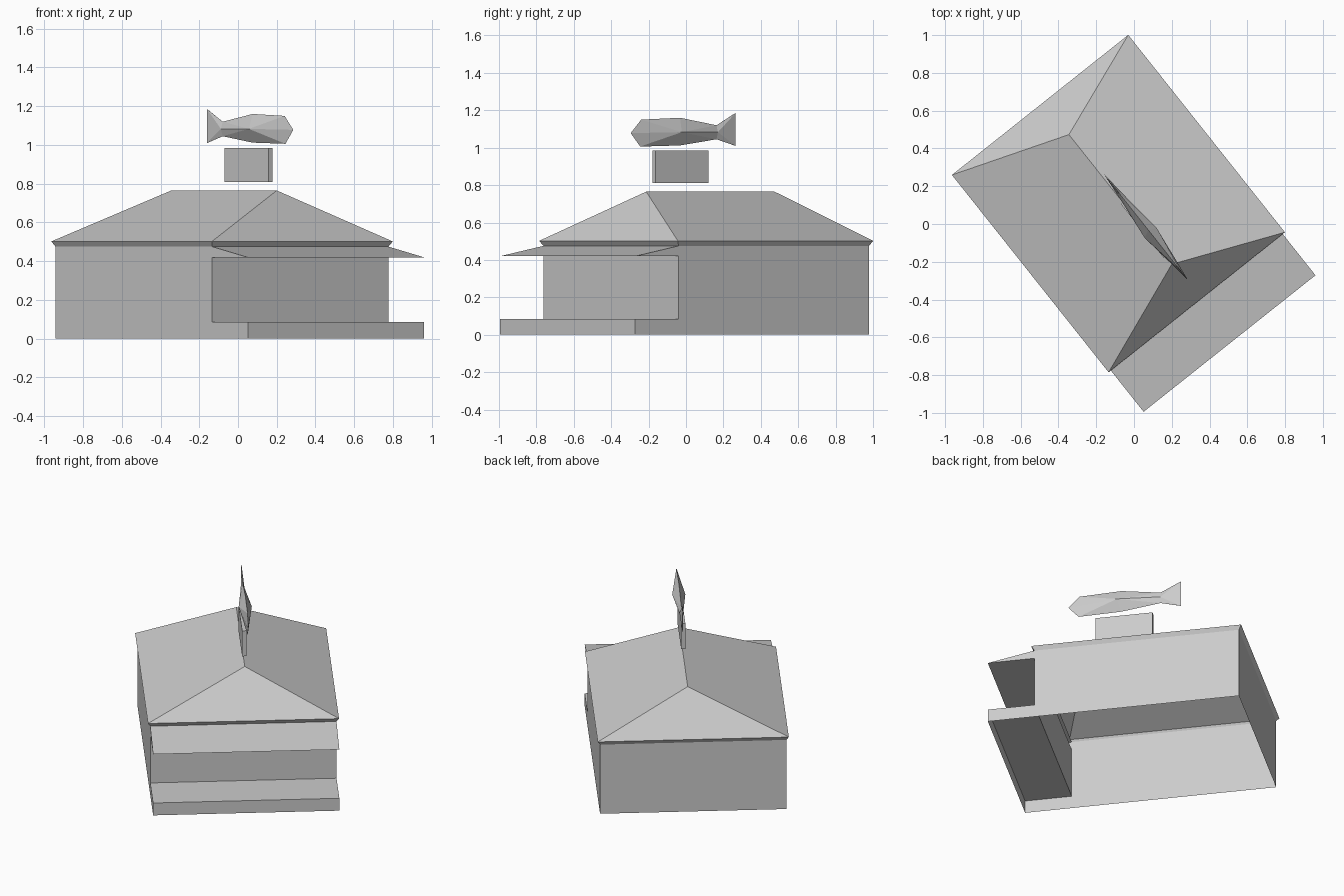
import bpy
import bmesh
import math

old = bpy.data.objects.get("Cube")
if old:
    bpy.data.objects.remove(old, do_unlink=True)

# Single plain grey for every part
grey = bpy.data.materials.new("plain_grey")
grey.use_nodes = True
color = (0.6, 0.6, 0.6, 1)
grey.diffuse_color = color
grey.node_tree.nodes["Principled BSDF"].inputs["Base Color"].default_value = color

# Local axes: x runs from back to porch, y across the building
CENTRE = (-0.0825, 0.108, 0)
TURN = math.radians(-51.55)
HALF_LENGTH, HALF_WIDTH = 0.65, 0.581
PORCH, RIDGE_Y = 0.946, 0.022
WALL_TOP, EAVE, RIDGE = 0.475, 0.502, 0.765


def finish(name, bm):
    bmesh.ops.recalc_face_normals(bm, faces=bm.faces)
    mesh = bpy.data.meshes.new(name)
    bm.to_mesh(mesh)
    bm.free()
    mesh.materials.append(grey)
    obj = bpy.data.objects.new(name, mesh)
    obj.location = CENTRE
    obj.rotation_euler.z = TURN
    bpy.context.collection.objects.link(obj)
    return obj


def bridge(bm, a, b):
    for i in range(len(a)):
        j = (i + 1) % len(a)
        bm.faces.new((a[i], a[j], b[j], b[i]))


def extrude_profile(name, profile, y0, y1, open_heights=()):
    """Sweep a side profile across the width, leaving level faces at open heights out."""
    bm = bmesh.new()
    rings = [[bm.verts.new((x, y, z)) for x, z in profile] for y in (y0, y1)]
    for ring in rings:
        bm.faces.new(ring)
    bridge(bm, *rings)
    bmesh.ops.recalc_face_normals(bm, faces=bm.faces)
    gone = [f for f in bm.faces
            if any(all(abs(v.co.z - h) < 1e-4 for v in f.verts) for h in open_heights)]
    bmesh.ops.delete(bm, geom=gone, context='FACES')
    return finish(name, bm)


# Walls with porch step and wedge awning in one hollow shell
extrude_profile("walls_and_porch", [
    (-HALF_LENGTH, 0), (PORCH, 0), (PORCH, 0.085), (HALF_LENGTH, 0.085),
    (HALF_LENGTH, 0.42), (PORCH, 0.42), (HALF_LENGTH, WALL_TOP),
    (-HALF_LENGTH, WALL_TOP)],
    -HALF_WIDTH, HALF_WIDTH, (0, WALL_TOP))

# Hipped roof with a flared eave lip
bm = bmesh.new()


def rectangle(hx, hy, z):
    return [bm.verts.new((sx * hx, sy * hy, z))
            for sx, sy in ((-1, -1), (1, -1), (1, 1), (-1, 1))]


lip = rectangle(HALF_LENGTH, HALF_WIDTH, WALL_TOP)
eave = rectangle(0.667, 0.596, EAVE)
bridge(bm, lip, eave)
back, front = [bm.verts.new((x, RIDGE_Y, RIDGE)) for x in (-0.449, 0.427)]
bm.faces.new((eave[0], eave[1], front, back))
bm.faces.new((eave[1], eave[2], front))
bm.faces.new((eave[2], eave[3], back, front))
bm.faces.new((eave[3], eave[0], back))
finish("hipped_roof", bm)

# Thin sign board above the ridge
extrude_profile("sign_board",
                [(0.011, 0.81), (0.373, 0.81), (0.373, 0.985), (0.011, 0.985)],
                RIDGE_Y - 0.013, RIDGE_Y + 0.013)

# Faceted fish: outline with one raised point on each flank, plus a flat tail
bm = bmesh.new()
FISH_Y = 0.037
outline = [bm.verts.new((x, FISH_Y, z)) for x, z in (
    (-0.041, 1.12), (0.208, 1.16), (0.473, 1.15), (0.545, 1.078),
    (0.48, 1.006), (0.208, 1.012), (-0.041, 1.045))]
for side in (-1, 1):
    flank = bm.verts.new((0.228, FISH_Y + side * 0.041, 1.083))
    for a, b in zip(outline, outline[1:]):
        bm.faces.new((a, b, flank))
    # Tail root tapers off the flank
    root = bm.verts.new((-0.041, FISH_Y + side * 0.012, 1.083))
    tip = [bm.verts.new((-0.17, FISH_Y + side * 0.001, z)) for z in (1.185, 1.01)]
    bm.faces.new((outline[0], root, flank))
    bm.faces.new((root, outline[-1], flank))
    bm.faces.new((outline[0], tip[0], root))
    bm.faces.new((tip[0], tip[1], root))
    bm.faces.new((tip[1], outline[-1], root))
finish("fish_sign", bm)
